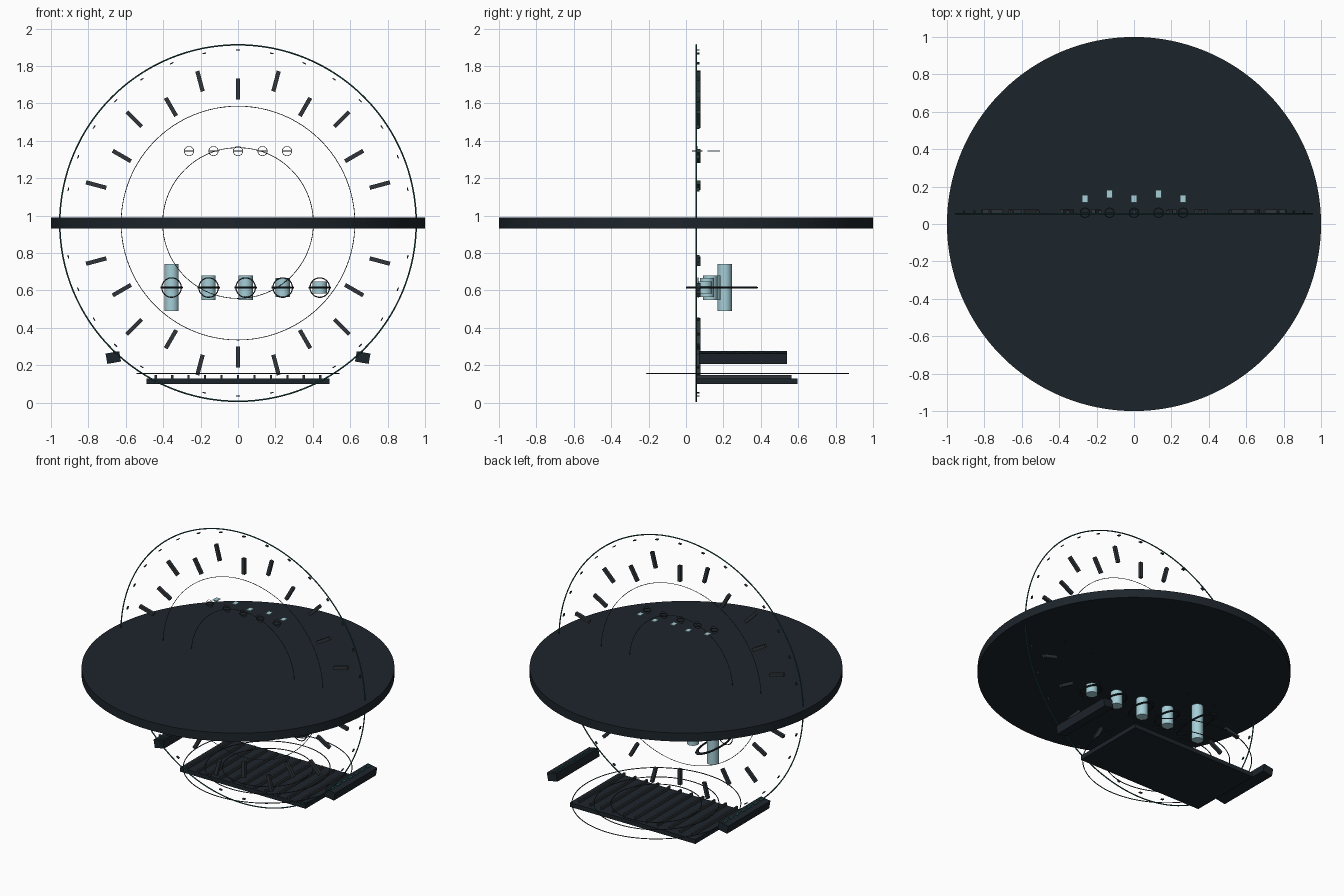
import bpy
from math import sin, cos, pi, radians

if "Cube" in bpy.data.objects:
    bpy.data.objects.remove(bpy.data.objects["Cube"])


def material(name, rgb):
    m = bpy.data.materials.new(name)
    m.diffuse_color = (*rgb, 1)
    m.use_nodes = True
    m.node_tree.nodes["Principled BSDF"].inputs["Base Color"].default_value = m.diffuse_color
    return m


DARK = material("dark_slate", (0.012, 0.018, 0.024))
GRAPHITE = material("graphite", (0.03, 0.036, 0.043))
TEAL = material("deep_teal", (0.015, 0.08, 0.08))
ICE = material("ice_blue", (0.38, 0.62, 0.68))
CZ, WALL = 0.96, 0.055


def finish(name, mat, smooth=False):
    o = bpy.context.object
    o.name = name
    o.data.materials.append(mat)
    if smooth:
        bpy.ops.object.shade_smooth_by_angle(angle=radians(40))
    return o


def box(name, loc, size, mat, rot_y=0):
    bpy.ops.mesh.primitive_cube_add(size=1, location=loc, rotation=(0, rot_y, 0))
    bpy.context.object.scale = size
    return finish(name, mat)


def cylinder(name, loc, r, h, mat, n=32):
    bpy.ops.mesh.primitive_cylinder_add(vertices=n, radius=r, depth=h, location=loc)
    return finish(name, mat, True)


def ring(name, loc, r, t, mat, upright=False, n=64, stretch=1):
    bpy.ops.mesh.primitive_torus_add(
        major_radius=r, minor_radius=t, major_segments=n, minor_segments=8,
        location=loc, rotation=(pi / 2 if upright else 0, 0, 0))
    bpy.context.object.scale = (1, stretch, 1)
    return finish(name, mat, True)


# Large horizontal disc
cylinder("main_disc", (0, 0, CZ), 1, 0.06, DARK, 128)

# Upright dial rings
ring("dial_outer_ring", (0, WALL, CZ), 0.953, 0.004, TEAL, True, 128)
ring("dial_middle_ring", (0, WALL, CZ), 0.625, 0.0018, GRAPHITE, True, 96)
ring("dial_inner_ring", (0, WALL, CZ), 0.403, 0.0018, GRAPHITE, True, 96)

# Radial bars, alternating in distance
for i in range(24):
    a = i * pi / 12
    r = 0.785 if i % 2 else 0.717
    box("dial_bar", (r * sin(a), 0.067, CZ + r * cos(a)), (0.022, 0.02, 0.112), GRAPHITE, a)

# Small tangential marks at the rim
for i in range(32):
    a = i * pi / 16
    box("rim_mark", (0.925 * sin(a), 0.066, CZ + 0.925 * cos(a)), (0.02, 0.014, 0.006), GRAPHITE, a)

# Upper row of small crossed rings with floating plates
for i in range(5):
    x = (i - 2) * 0.131
    ring("upper_ring_upright", (x, 0.06, 1.345), 0.025, 0.0015, GRAPHITE, True, 32)
    ring("upper_ring_flat", (x, 0.06, 1.345), 0.025, 0.003, GRAPHITE, False, 32)
    box("upper_plate", (x, 0.16 if i % 2 else 0.135, 1.345), (0.032, 0.042, 0.005), ICE)

# Lower row of capsules with upright and stretched flat rings
capsules = [(0.207, 0.25, 3.1), (0.147, 0.13, 1.9), (0.13, 0.13, 1.8),
            (0.112, 0.10, 1.6), (0.1, 0.065, 1.5)]
for i, (y, h, stretch) in enumerate(capsules):
    x = -0.355 + i * 0.198
    cylinder("capsule", (x, y, 0.615), 0.038, h, ICE)
    ring("capsule_ring_upright", (x, 0.065, 0.615), 0.052, 0.003, GRAPHITE, True, 48)
    ring("capsule_ring_flat", (x, y - 0.01, 0.615), 0.055, 0.006, DARK, False, 48, stretch)

# Base platform with ribs along its depth
box("platform", (0, 0.325, 0.115), (0.98, 0.54, 0.03), DARK)
for i in range(11):
    box("platform_rib", ((i - 5) * 0.088, 0.31, 0.139), (0.012, 0.51, 0.02), GRAPHITE)

# Thin halo rings over the platform
for r in (0.54, 0.4, 0.29):
    ring("platform_halo", (0, 0.33, 0.155), r, 0.003, GRAPHITE, False, 96)

# Tilted side consoles with dashes on top
for s in (-1, 1):
    a = s * radians(10)
    box("side_console", (s * 0.667, 0.305, 0.241), (0.074, 0.47, 0.056), DARK, a)
    for k in range(7):
        box("console_dash", (s * 0.667 + sin(a) * 0.03 - s * 0.01 * cos(a), 0.105 + k * 0.067,
                             0.241 + cos(a) * 0.03 + 0.01 * sin(abs(a))),
            (0.014, 0.04, 0.006), TEAL, a)
